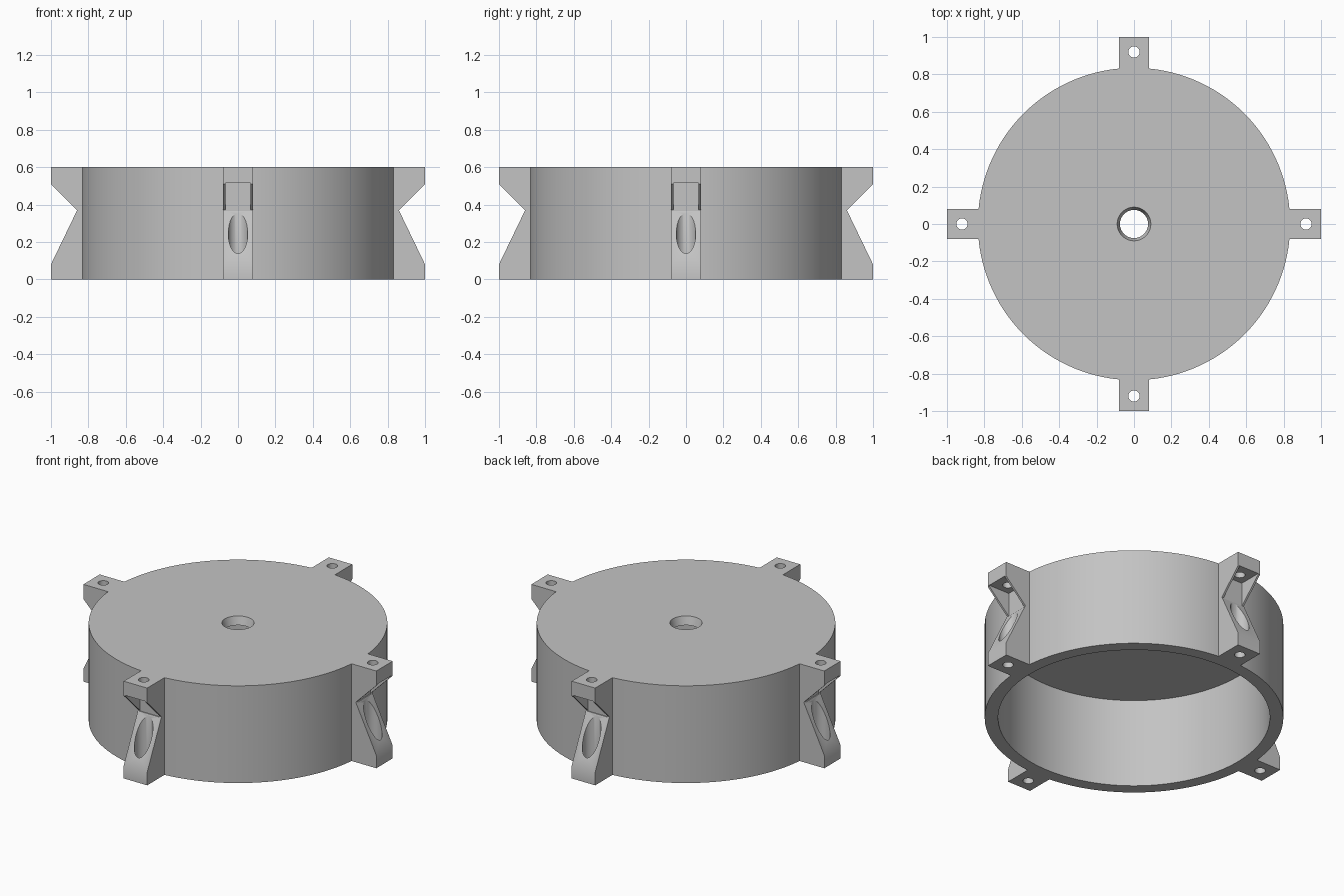
import bpy, bmesh, math
from mathutils import Matrix, Vector

cube = bpy.data.objects.get("Cube")
if cube:
    bpy.data.objects.remove(cube, do_unlink=True)

grey = bpy.data.materials.new("plain grey")
grey.use_nodes = True
grey.diffuse_color = (0.55, 0.55, 0.55, 1)
grey.node_tree.nodes["Principled BSDF"].inputs["Base Color"].default_value = grey.diffuse_color

HEIGHT, RADIUS = 0.6, 0.835
LUG_HALF, BOLT_X = 0.08, 0.92


def make_object(name, bm):
    bmesh.ops.recalc_face_normals(bm, faces=bm.faces)
    mesh = bpy.data.meshes.new(name)
    bm.to_mesh(mesh)
    bm.free()
    mesh.materials.append(grey)
    obj = bpy.data.objects.new(name, mesh)
    bpy.context.scene.collection.objects.link(obj)
    return obj


def smooth(obj):
    bpy.ops.object.select_all(action='DESELECT')
    obj.select_set(True)
    bpy.context.view_layer.objects.active = obj
    bpy.ops.object.shade_smooth_by_angle(angle=math.radians(30))


def lathe(name, profile, steps):
    bm = bmesh.new()
    verts = [bm.verts.new((r, 0, z)) for r, z in profile]
    edges = [bm.edges.new((verts[i - 1], verts[i])) for i in range(len(verts))]
    bmesh.ops.spin(bm, geom=verts + edges, cent=(0, 0, 0), axis=(0, 0, 1),
                   angle=math.tau, steps=steps, use_merge=True)
    bmesh.ops.remove_doubles(bm, verts=bm.verts, dist=1e-5)
    return make_object(name, bm)


def prism(name, profile, half):
    """Extrude an x-z outline along y."""
    bm = bmesh.new()
    face = bm.faces.new([bm.verts.new((x, -half, z)) for x, z in profile])
    out = bmesh.ops.extrude_face_region(bm, geom=[face])
    moved = [v for v in out["geom"] if isinstance(v, bmesh.types.BMVert)]
    bmesh.ops.translate(bm, verts=moved, vec=Vector((0, 2 * half, 0)))
    return make_object(name, bm)


def rod(name, radius, low, high):
    """Upright cylinder on the bolt axis."""
    bm = bmesh.new()
    bmesh.ops.create_cone(bm, cap_ends=True, segments=48, radius1=radius, radius2=radius,
                          depth=high - low,
                          matrix=Matrix.Translation((BOLT_X, 0, (low + high) / 2)))
    return make_object(name, bm)


# Hollow round cap, open below, with a tapered hole in its top
cap = lathe("round_cap", [(0.76, 0), (RADIUS, 0), (RADIUS, HEIGHT),
                          (0.09, HEIGHT), (0.075, 0.55), (0.76, 0.55)], 128)
smooth(cap)

# Notched mounting lug, rooted just inside the wall
lug = prism("mounting_lug_1", [(0.825, 0), (1, 0), (1, 0.08), (0.86, 0.37),
                               (1, 0.51), (1, HEIGHT), (0.825, HEIGHT)], LUG_HALF)

# Bolt head pocket, wide bore and bolt hole
cutters = [
    prism("pocket_cutter", [(0.857, 0.365), (1.1, 0.365), (1.1, 0.515), (0.857, 0.515)], 0.068),
    rod("bore_cutter", 0.052, 0.08, 0.45),
    rod("bolt_hole_cutter", 0.03, -0.1, 0.7),
]
for cutter in cutters:
    cutter.hide_render = True
    mod = lug.modifiers.new(cutter.name, 'BOOLEAN')
    mod.operation = 'DIFFERENCE'
    mod.solver = 'EXACT'
    mod.object = cutter

# Bake the cuts and drop the cutters
bpy.context.view_layer.update()
cut_mesh = bpy.data.meshes.new_from_object(
    lug.evaluated_get(bpy.context.evaluated_depsgraph_get()))
lug.modifiers.clear()
lug.data = cut_mesh
for cutter in cutters:
    bpy.data.objects.remove(cutter, do_unlink=True)
smooth(lug)

# Repeat the lug on the other three sides
for i in range(1, 4):
    copy = bpy.data.objects.new(f"mounting_lug_{i + 1}", lug.data)
    copy.rotation_euler.z = i * math.pi / 2
    bpy.context.scene.collection.objects.link(copy)
